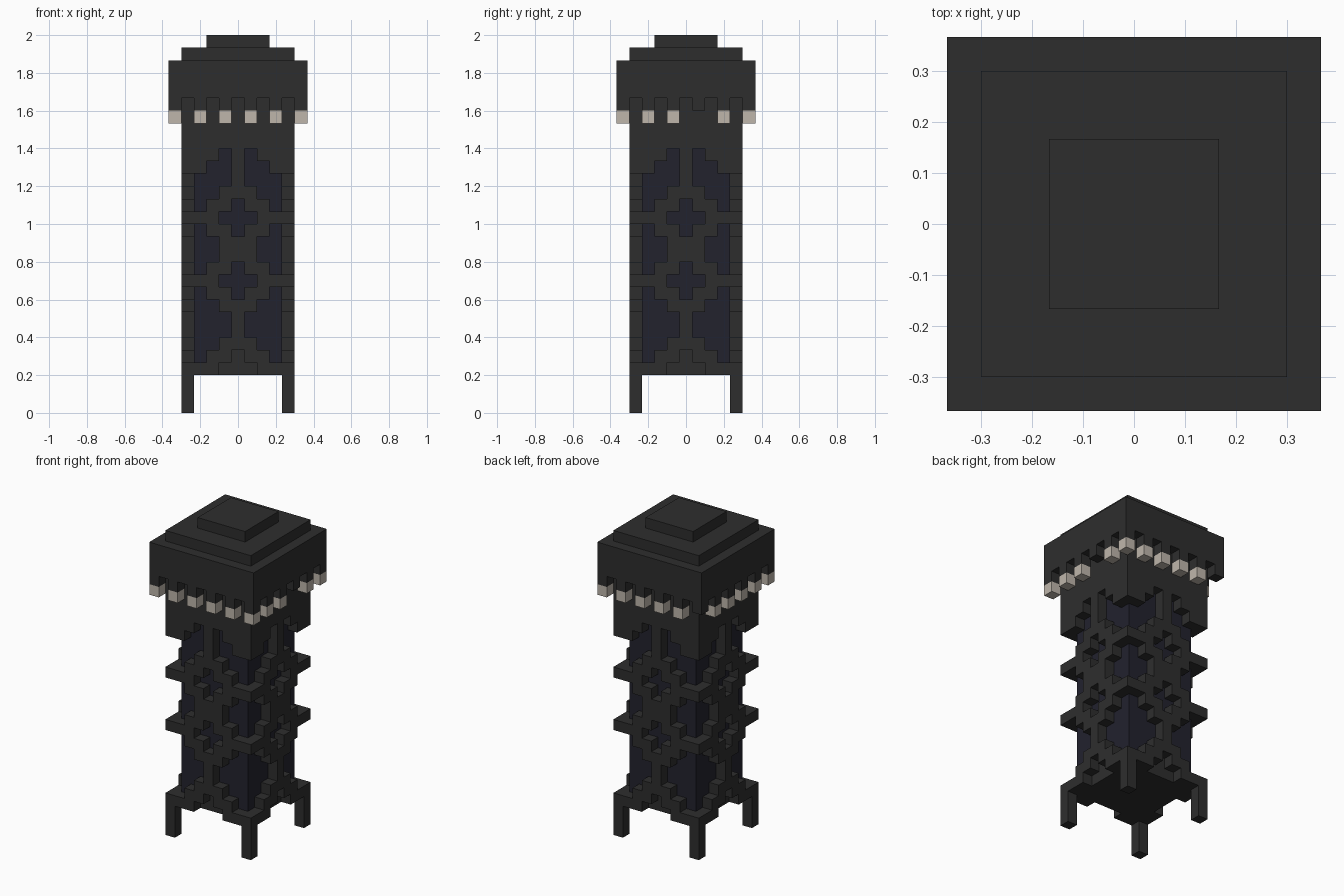
import bpy
import bmesh
from mathutils import Vector

old = bpy.data.objects.get("Cube")
if old:
    bpy.data.objects.remove(old, do_unlink=True)

UNIT = 1 / 15  # edge length of one block


def material(name, rgb):
    mat = bpy.data.materials.new(name)
    mat.use_nodes = True
    color = (*rgb, 1)
    mat.diffuse_color = color
    mat.node_tree.nodes["Principled BSDF"].inputs["Base Color"].default_value = color
    return mat


charcoal = material("charcoal", (0.027, 0.027, 0.027))
night_blue = material("night_blue", (0.016, 0.016, 0.027))
bone = material("bone", (0.52, 0.47, 0.41))


def slab(radius, bottom, top):
    """Square block of cells centred on the axis, rows bottom to top."""
    span = range(-radius, radius + 1)
    return {(x, y, z) for x in span for y in span for z in range(bottom, top + 1)}


def on_sides(u, radius, z):
    """Cells at offset +-u on all four sides of a square ring."""
    cells = set()
    for a in (-u, u):
        for r in (-radius, radius):
            cells |= {(a, r, z), (r, a, z)}
    return cells


# Half of the lattice on each side, from the corner to the middle, base row first
LATTICE = """
###.. ..##. ...## ....# ....# ...## ..##.
###.. ..##. ...## ...## ..##.
###.. ..##. ...## ....# ##..# ###.#
""".split()
BASE_ROW = 3

lattice = set()
for row, line in enumerate(LATTICE, BASE_ROW):
    for i, mark in enumerate(line):
        if mark == "#":
            lattice |= on_sides(4 - i, 4, row)

# Four corner legs
legs = set()
for z in range(BASE_ROW):
    legs |= on_sides(4, 4, z)

# Inner shaft, with a dark floor and a dark block in the middle of each side
shaft_base = slab(3, 3, 3) | on_sides(0, 3, 4)
shaft = slab(3, 4, 20) - shaft_base

# Solid neck, overhanging cap with a notched rim, stepped roof
neck = slab(4, 21, 24)
cap = slab(5, 25, 27)
teeth = set()
for u in (1, 3, 5):
    cap |= on_sides(u - 1, 5, 24)
    teeth |= on_sides(u - 1, 5, 23)
cap |= on_sides(5, 5, 24)
teeth |= on_sides(5, 5, 23)


def shift_rim(cells):
    """Rim cells stand on every second place, counted from the corners."""
    return {c for c in cells if c[2] > 24 or (c[0] % 2 if abs(c[1]) == 5 else c[1] % 2)}


for u in (1, 3):
    cap |= on_sides(u, 5, 24)
    teeth |= on_sides(u, 5, 23)
cap, teeth = shift_rim(cap), shift_rim(teeth)
teeth -= {(5, 1, 23), (-5, 5, 23)}  # two lost teeth
roof = slab(4, 28, 28) | slab(2, 29, 29)

PARTS = {
    "legs": (legs, charcoal),
    "lattice": (lattice, charcoal),
    "shaft_base": (shaft_base, charcoal),
    "shaft": (shaft, night_blue),
    "neck": (neck, charcoal),
    "cap": (cap, charcoal),
    "roof": (roof, charcoal),
    "rim_teeth": (teeth, bone),
}
SOLID = set().union(*(cells for cells, _ in PARTS.values()))
AXES = [Vector(a) for a in ((1, 0, 0), (0, 1, 0), (0, 0, 1))]


def build(name, cells, mat):
    """Mesh of the block faces that are open to the air."""
    bm = bmesh.new()
    points = {}

    def vertex(p):
        key = tuple(round(2 * v) for v in p)
        if key not in points:
            points[key] = bm.verts.new(p * UNIT)
        return points[key]

    for cell in sorted(cells):
        centre = Vector(cell) + AXES[2] / 2
        for i in range(3):
            a, b = AXES[(i + 1) % 3], AXES[(i + 2) % 3]
            for side in (-1, 1):
                n = AXES[i] * side
                if tuple(int(v) for v in Vector(cell) + n) in SOLID:
                    continue
                mid, b_side = centre + n / 2, b * side
                bm.faces.new([vertex(mid + (a * s + b_side * t) / 2)
                              for s, t in ((-1, -1), (1, -1), (1, 1), (-1, 1))])
    mesh = bpy.data.meshes.new(name)
    bm.to_mesh(mesh)
    bm.free()
    mesh.materials.append(mat)
    bpy.context.collection.objects.link(bpy.data.objects.new(name, mesh))


for part, (part_cells, part_mat) in PARTS.items():
    build(part, part_cells, part_mat)
